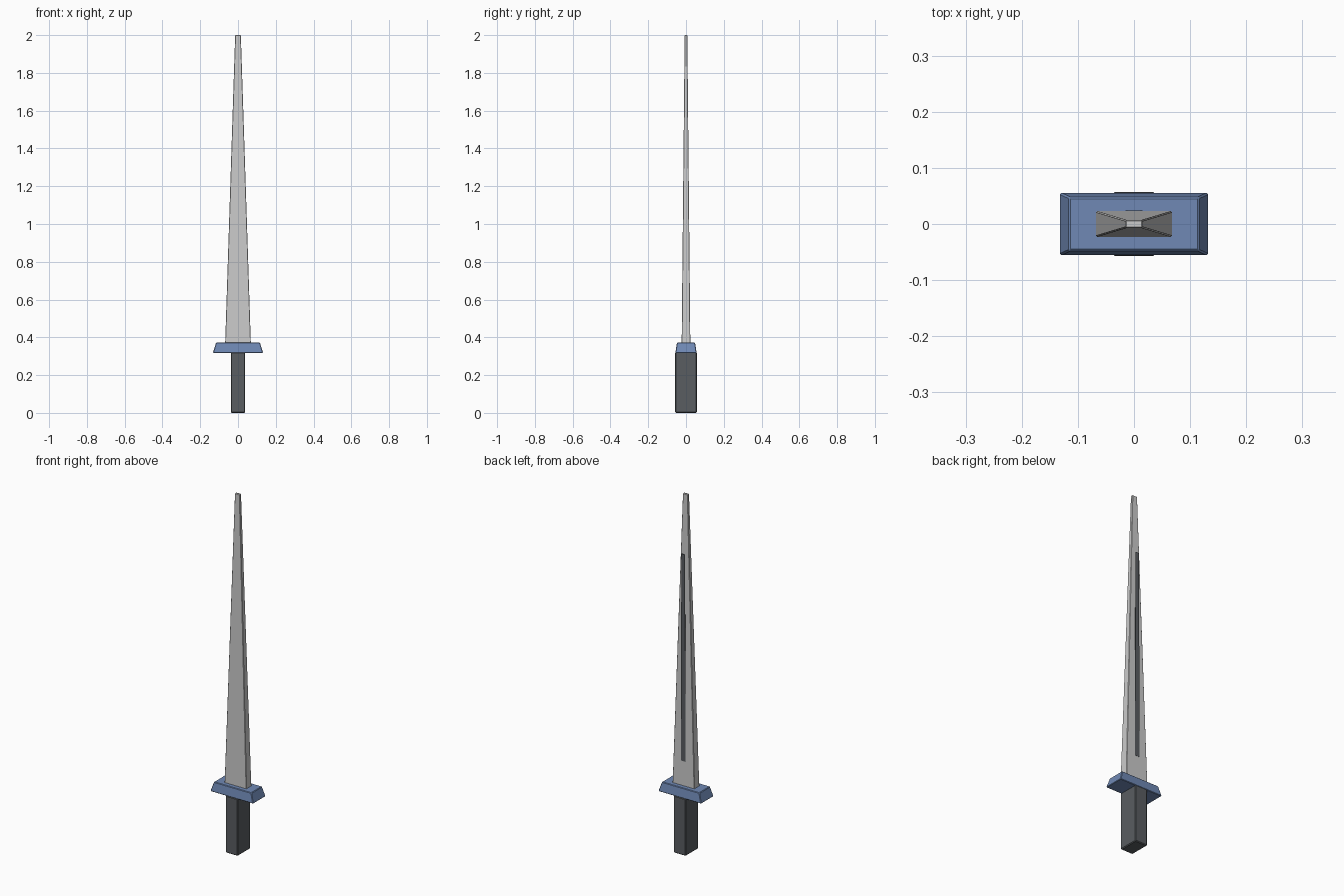
import bpy, bmesh

if "Cube" in bpy.data.objects:
    bpy.data.objects.remove(bpy.data.objects["Cube"])


def mat(name, rgb):
    m = bpy.data.materials.new(name)
    m.diffuse_color = (*rgb, 1)
    m.use_nodes = True
    m.node_tree.nodes["Principled BSDF"].inputs["Base Color"].default_value = m.diffuse_color
    return m


def tapered_box(name, z0, z1, bottom, top, bevel=0, material=None, y=0):
    """Four-sided block with half sizes (x, y) at the bottom and the top."""
    bm = bmesh.new()
    rings = []
    for z, (hx, hy) in ((z0, bottom), (z1, top)):
        rings.append([bm.verts.new((sx * hx, y + sy * hy, z))
                      for sx, sy in ((-1, -1), (1, -1), (1, 1), (-1, 1))])
    low, high = rings
    bm.faces.new(low[::-1])
    bm.faces.new(high)
    for i in range(4):
        j = (i + 1) % 4
        bm.faces.new((low[i], low[j], high[j], high[i]))
    if bevel:
        bmesh.ops.bevel(bm, geom=bm.edges[:], offset=bevel, segments=1,
                        affect='EDGES', profile=0.5)
    me = bpy.data.meshes.new(name)
    bm.to_mesh(me)
    bm.free()
    ob = bpy.data.objects.new(name, me)
    bpy.context.collection.objects.link(ob)
    if material:
        me.materials.append(material)
    return ob


dark = mat("dark_grip", (0.1, 0.11, 0.12))
blue = mat("blue_guard", (0.16, 0.25, 0.46))

# Grip
tapered_box("grip", 0.0, 0.32, (0.038, 0.057), (0.038, 0.057), 0.004, dark)
# Cross guard, narrowing upwards
tapered_box("guard", 0.318, 0.372, (0.133, 0.056), (0.116, 0.048), 0.003, blue)
# Long blade, tapering to a blunt tip
tapered_box("blade", 0.365, 2.0, (0.068, 0.023), (0.015, 0.007), 0.002)
# Thin upright strip on the back of the blade
tapered_box("blade_strip", 0.51, 1.67, (0.015, 0.0005), (0.011, 0.0005), 0, dark, y=0.0245)
